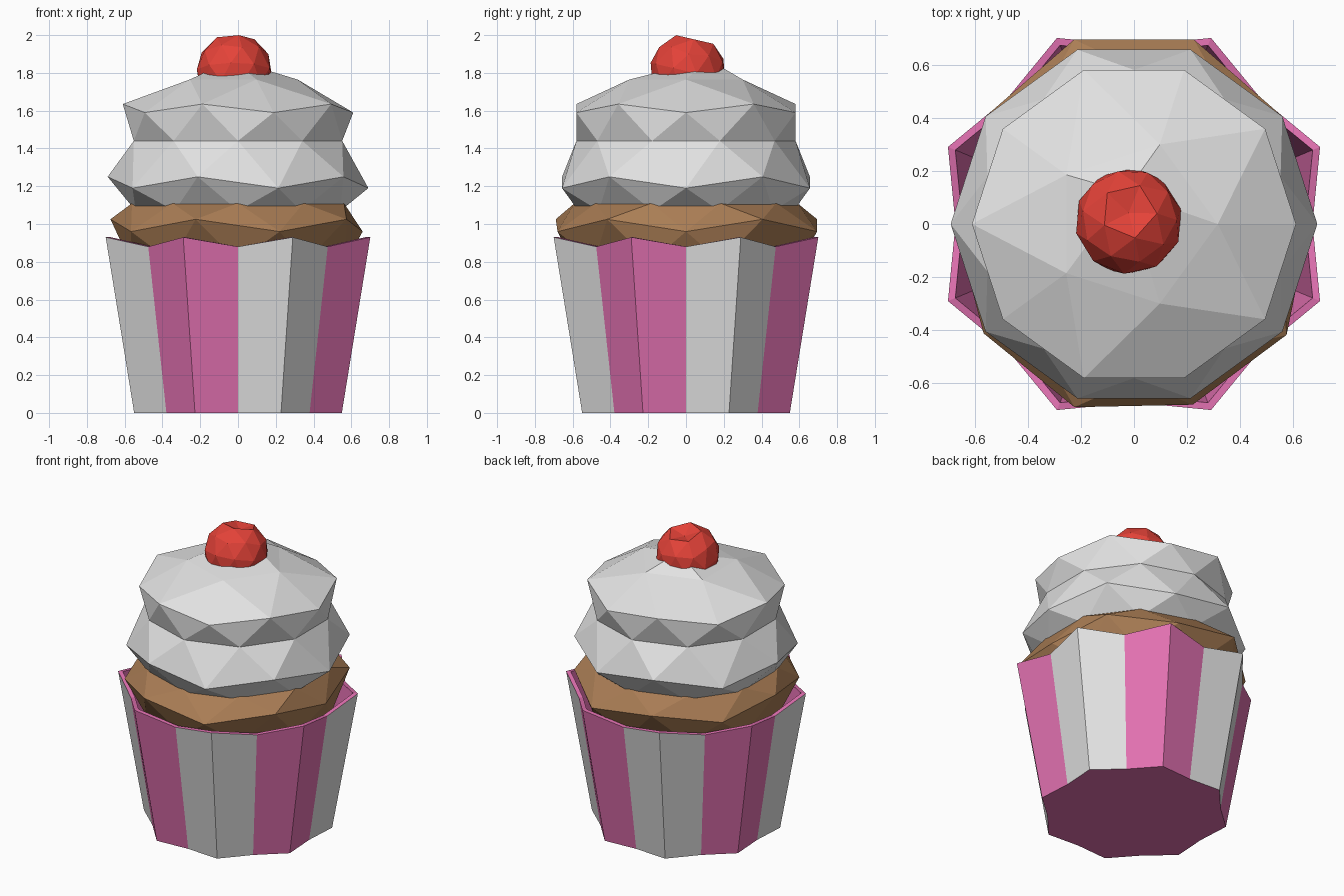
import bpy, bmesh, math
from mathutils import Matrix

if "Cube" in bpy.data.objects:
    bpy.data.objects.remove(bpy.data.objects["Cube"])


def material(name, rgb):
    m = bpy.data.materials.new(name)
    m.diffuse_color = (*rgb, 1)
    m.use_nodes = True
    m.node_tree.nodes["Principled BSDF"].inputs["Base Color"].default_value = m.diffuse_color
    return m


PINK = material("pink", (0.76, 0.165, 0.44))
WHITE = material("white", (0.76, 0.76, 0.76))
BROWN = material("cake_brown", (0.40, 0.205, 0.09))
RED = material("cherry_red", (0.78, 0.055, 0.04))


def finish(bm, name, mats):
    bmesh.ops.recalc_face_normals(bm, faces=bm.faces[:])
    me = bpy.data.meshes.new(name)
    bm.to_mesh(me)
    bm.free()
    for m in mats:
        me.materials.append(m)
    ob = bpy.data.objects.new(name, me)
    bpy.context.collection.objects.link(ob)
    return ob


def ring(bm, n, radii, zs, shift=0.0):
    """Closed ring of n points; radii and heights repeat in a cycle."""
    pts = []
    for i in range(n):
        a = 2 * math.pi * (i + shift) / n
        r = radii[i % len(radii)]
        pts.append(bm.verts.new((r * math.cos(a), r * math.sin(a), zs[i % len(zs)])))
    return pts


def zigzag(bm, wide, narrow):
    """Triangle band from an unshifted ring to a half-step shifted ring."""
    n = len(wide)
    for i in range(n):
        j = (i + 1) % n
        bm.faces.new((wide[i], wide[j], narrow[i]))
        bm.faces.new((wide[j], narrow[j], narrow[i]))


def band(bm, a, b):
    n = len(a)
    return [bm.faces.new((a[i], a[(i + 1) % n], b[(i + 1) % n], b[i])) for i in range(n)]


# Pleated paper wrapper: even points are valleys, odd points are ridges
bm = bmesh.new()
foot = ring(bm, 16, (0.536, 0.595), (0,))
rim = ring(bm, 16, (0.672, 0.758), (0.88, 0.93))
rim_in = ring(bm, 16, (0.645, 0.728), (0.88, 0.93))
foot_in = ring(bm, 16, (0.515, 0.57), (0.03,))
for i, f in enumerate(band(bm, foot, rim)):
    f.material_index = 1 if (i // 2) % 2 == 0 else 0
band(bm, rim, rim_in)
band(bm, rim_in, foot_in)
bm.faces.new(foot)
bm.faces.new(foot_in)
finish(bm, "wrapper", [PINK, WHITE])

# Sponge cake bulging over the wrapper
bm = bmesh.new()
low = ring(bm, 10, (0.60,), (0.80,), 0.5)
mid = ring(bm, 10, (0.66, 0.69, 0.73, 0.73, 0.69, 0.675, 0.70, 0.725, 0.715, 0.71), (0.96, 1.025))
top = ring(bm, 10, (0.59,), (1.11,), 0.5)
zigzag(bm, mid, low)
zigzag(bm, mid, top)
bm.faces.new(low)
bm.faces.new(top)
finish(bm, "cake", [BROWN])

# Two-tier frosting with a leaning peak
bm = bmesh.new()
base = ring(bm, 10, (0.57,), (1.07,), 0.5)
bulge = ring(bm, 10, (0.69,), (1.19, 1.25))
waist = ring(bm, 10, (0.58,), (1.44,), 0.5)
upper = ring(bm, 10, (0.61,), (1.59, 1.635))
crown = ring(bm, 5, (0.315,), (1.765,))
zigzag(bm, bulge, base)
zigzag(bm, bulge, waist)
zigzag(bm, upper, waist)
bm.faces.new(base)
peak = bm.verts.new((-0.03, 0.12, 1.87))
for j in range(5):
    k = (j + 1) % 5
    a, b, c = upper[2 * j], upper[2 * j + 1], upper[(2 * j + 2) % 10]
    bm.faces.new((a, b, crown[j]))
    bm.faces.new((b, c, crown[k]))
    bm.faces.new((b, crown[k], crown[j]))
    bm.faces.new((crown[j], crown[k], peak))
finish(bm, "frosting", [WHITE])

# Cherry with a dimple, tipped slightly backwards
bm = bmesh.new()
bmesh.ops.create_icosphere(bm, subdivisions=2, radius=0.203)
max(bm.verts, key=lambda v: v.co.z).co.z -= 0.06
bm.transform(Matrix.Translation((-0.02, 0.01, 1.808))
             @ Matrix.Rotation(math.radians(-13), 4, 'X')
             @ Matrix.Rotation(math.radians(-5), 4, 'Z'))
finish(bm, "cherry", [RED])
